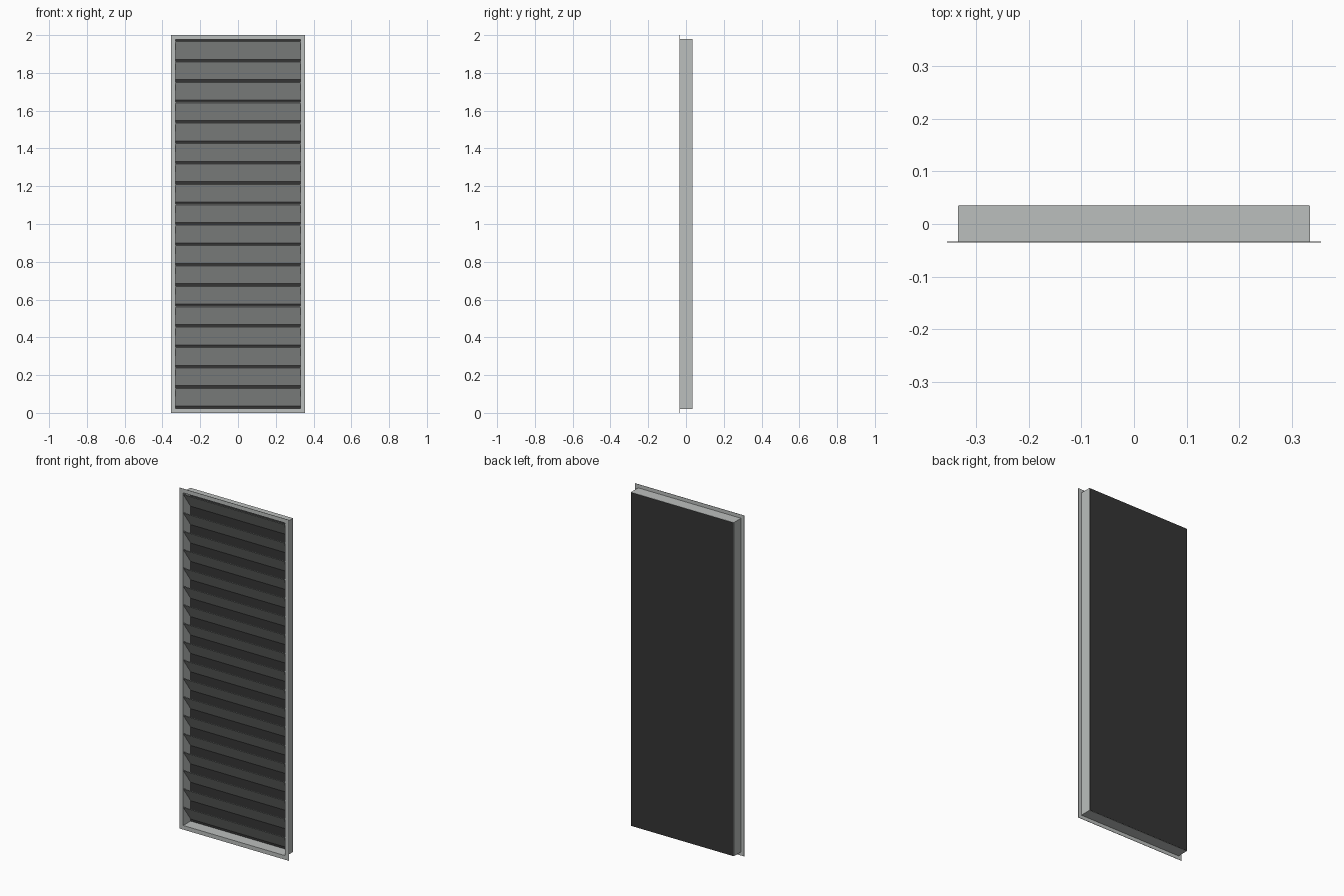
import bpy, bmesh

old = bpy.data.objects.get("Cube")
if old:
    bpy.data.objects.remove(old, do_unlink=True)

WIDTH, HEIGHT = 0.355, 1.0      # half sizes of the outer flange
FRONT, BACK = -0.035, 0.035
LIP, WALL = 0.021, 0.003        # flange overhang and sheet thickness
INNER = WIDTH - LIP - WALL
SLATS, PITCH = 18, 0.108


def material(name, rgb):
    mat = bpy.data.materials.new(name)
    mat.use_nodes = True
    colour = (*rgb, 1)
    mat.diffuse_color = colour
    mat.node_tree.nodes["Principled BSDF"].inputs["Base Color"].default_value = colour
    return mat


def finish(name, bm, mat):
    bmesh.ops.recalc_face_normals(bm, faces=bm.faces[:])
    mesh = bpy.data.meshes.new(name)
    bm.to_mesh(mesh)
    bm.free()
    mesh.materials.append(mat)
    obj = bpy.data.objects.new(name, mesh)
    bpy.context.collection.objects.link(obj)
    return obj


def bridge(bm, a, b):
    for i in range(len(a)):
        j = (i + 1) % len(a)
        bm.faces.new((a[i], a[j], b[j], b[i]))


def extruded_slat(name, profile, half, mat):
    """Extrude a (y, z) outline along x."""
    bm = bmesh.new()
    ends = [[bm.verts.new((x, y, z)) for y, z in profile] for x in (-half, half)]
    for end in ends:
        bm.faces.new(end)
    bridge(bm, *ends)
    return finish(name, bm, mat)


metal = material("light grey metal", (0.5, 0.52, 0.51))
dark = material("dark backing", (0.035, 0.035, 0.035))

# Frame: an L-shaped section (inset, y) mitred round four corners
section = [(0, FRONT), (LIP + WALL, FRONT), (LIP + WALL, BACK - 0.001),
           (LIP, BACK - 0.001), (LIP, FRONT + 0.002), (0, FRONT + 0.002)]
bm = bmesh.new()
rings = [[bm.verts.new((sx * (WIDTH - d), y, HEIGHT + sz * (HEIGHT - d)))
          for d, y in section]
         for sx, sz in ((-1, -1), (1, -1), (1, 1), (-1, 1))]
for i in range(4):
    bridge(bm, rings[i], rings[(i + 1) % 4])
finish("frame", bm, metal)

# Backing panel closing the rear
bm = bmesh.new()
bmesh.ops.create_cube(bm, size=1)
for v in bm.verts:
    v.co.x *= 2 * (WIDTH - LIP - 0.001)
    v.co.z = HEIGHT + v.co.z * 2 * (HEIGHT - LIP - 0.001)
    v.co.y = BACK if v.co.y > 0 else BACK - 0.002
finish("backing_panel", bm, dark)

# Slats: high at the front, low against the backing panel
rear = BACK - 0.002
for k in range(SLATS):
    top = 1.969 - k * PITCH
    low = top - 0.097
    outline = [(FRONT + 0.001, top), (FRONT + 0.001, top - 0.004),
               (rear, low), (rear, low + 0.004)]
    extruded_slat(f"slat_{k + 1}", outline, INNER, metal)
